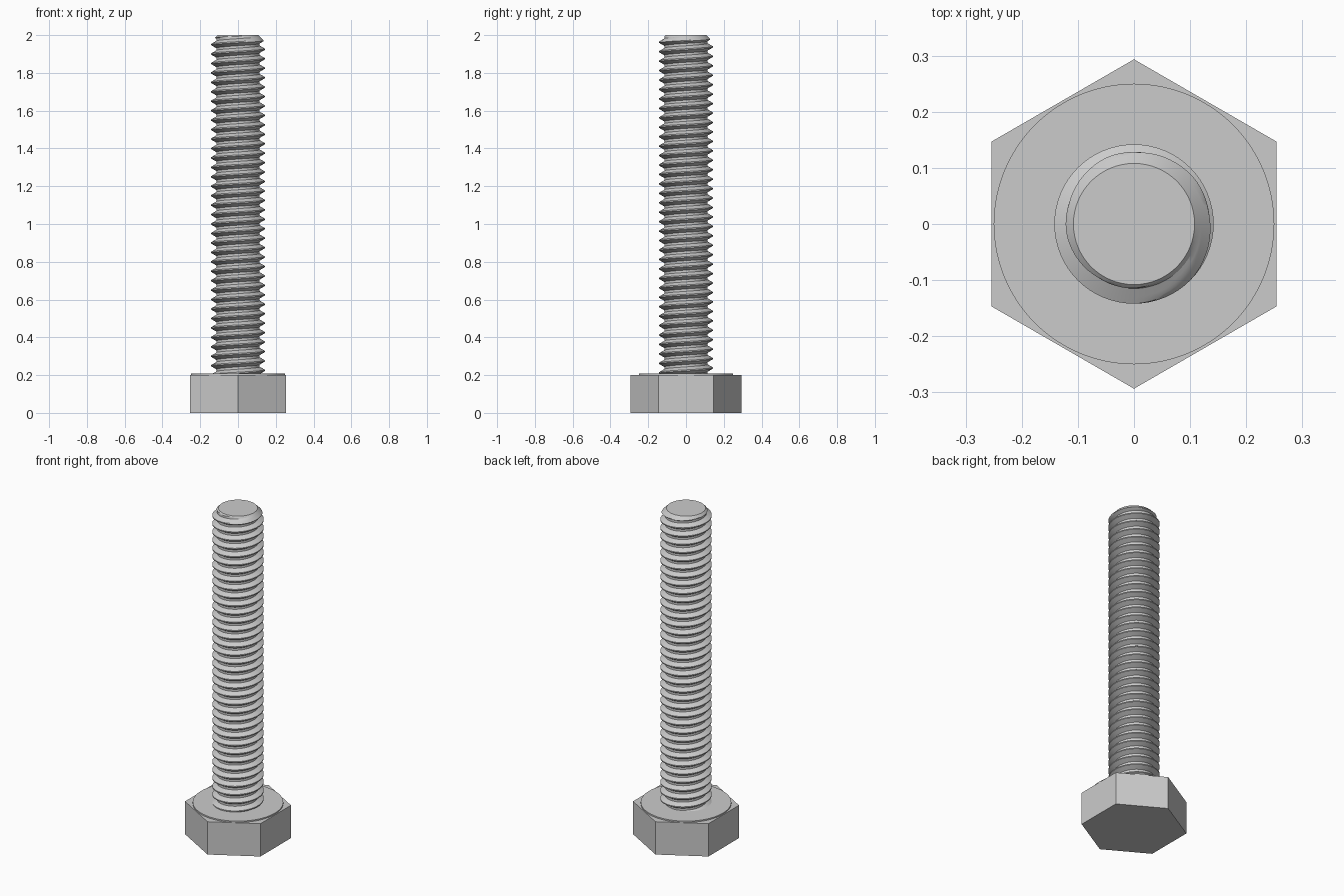
import bpy
import bmesh
import math

if "Cube" in bpy.data.objects:
    bpy.data.objects.remove(bpy.data.objects["Cube"], do_unlink=True)

# Material
STEEL = (0.6, 0.6, 0.6, 1)
steel = bpy.data.materials.new("grey_steel")
steel.use_nodes = True
steel.diffuse_color = STEEL
steel.node_tree.nodes["Principled BSDF"].inputs["Base Color"].default_value = STEEL

HEAD_TOP, COLLAR_TOP, TOP = 0.2, 0.208, 2.0
CREST, ROOT, TIP, PITCH = 0.142, 0.115, 0.108, 0.05
SEGMENTS = 64


def finish(name, bm):
    bmesh.ops.recalc_face_normals(bm, faces=bm.faces)
    mesh = bpy.data.meshes.new(name)
    bm.to_mesh(mesh)
    bm.free()
    mesh.materials.append(steel)
    obj = bpy.data.objects.new(name, mesh)
    bpy.context.collection.objects.link(obj)
    bpy.ops.object.select_all(action="DESELECT")
    obj.select_set(True)
    bpy.context.view_layer.objects.active = obj
    bpy.ops.object.shade_smooth_by_angle(angle=math.radians(25))
    return obj


def prism(name, sides, radius, bottom, top, turn=0.0):
    bm = bmesh.new()
    ring = [bm.verts.new((radius * math.cos(turn + math.tau * i / sides),
                          radius * math.sin(turn + math.tau * i / sides), bottom))
            for i in range(sides)]
    base = bm.faces.new(ring)
    side = bmesh.ops.extrude_face_region(bm, geom=[base], use_keep_orig=True)
    for v in side["geom"]:
        if isinstance(v, bmesh.types.BMVert):
            v.co.z = top
    return finish(name, bm)


# Hexagonal head with a thin round collar on top
prism("hex_head", 6, 0.2935, 0, HEAD_TOP, math.pi / 2)
prism("head_collar", 96, 0.25, HEAD_TOP - 0.01, COLLAR_TOP)


# Threaded shank: one thread profile swept along a right-handed helix
def thread_profile(steps=4):
    flank = [i / steps for i in range(steps + 1)]
    rise = 5 / 16
    down = [(1 / 8 + rise * t, CREST + (ROOT - CREST) * t) for t in flank]
    up = [(1 - rise + rise * t, ROOT + (CREST - ROOT) * t) for t in flank[:-1]]
    return [(0, CREST)] + down + up


bm = bmesh.new()
profile = thread_profile()
start = 0.125 - PITCH / 16
turns = math.ceil((TOP - start) / PITCH) + 2
rows = []
for i in range(turns * SEGMENTS + 1):
    angle = math.tau * i / SEGMENTS
    z = start + PITCH * i / SEGMENTS
    rows.append([bm.verts.new((r * math.cos(angle), r * math.sin(angle), z + PITCH * f))
                 for f, r in profile])
for i in range((turns - 1) * SEGMENTS):
    # Each turn closes onto the first point of the turn above it
    near = rows[i] + [rows[i + SEGMENTS][0]]
    far = rows[i + 1] + [rows[i + 1 + SEGMENTS][0]]
    for j in range(len(profile)):
        bm.faces.new((near[j], far[j], far[j + 1], near[j + 1]))
bmesh.ops.delete(bm, geom=[v for v in bm.verts if not v.link_faces], context="VERTS")

# Trim both ends flat, then cap them
for height, normal in ((HEAD_TOP - 0.01, (0, 0, -1)), (TOP, (0, 0, 1))):
    geom = list(bm.verts) + list(bm.edges) + list(bm.faces)
    bmesh.ops.bisect_plane(bm, geom=geom, plane_co=(0, 0, height), plane_no=normal,
                           clear_outer=True)
bmesh.ops.remove_doubles(bm, verts=bm.verts, dist=0.00002)

# Chamfer the tip
for v in bm.verts:
    radius = v.co.xy.length
    limit = TIP + (TOP - v.co.z)
    if radius > limit:
        v.co.x *= limit / radius
        v.co.y *= limit / radius
bmesh.ops.holes_fill(bm, edges=[e for e in bm.edges if e.is_boundary], sides=0)
finish("threaded_shank", bm)
